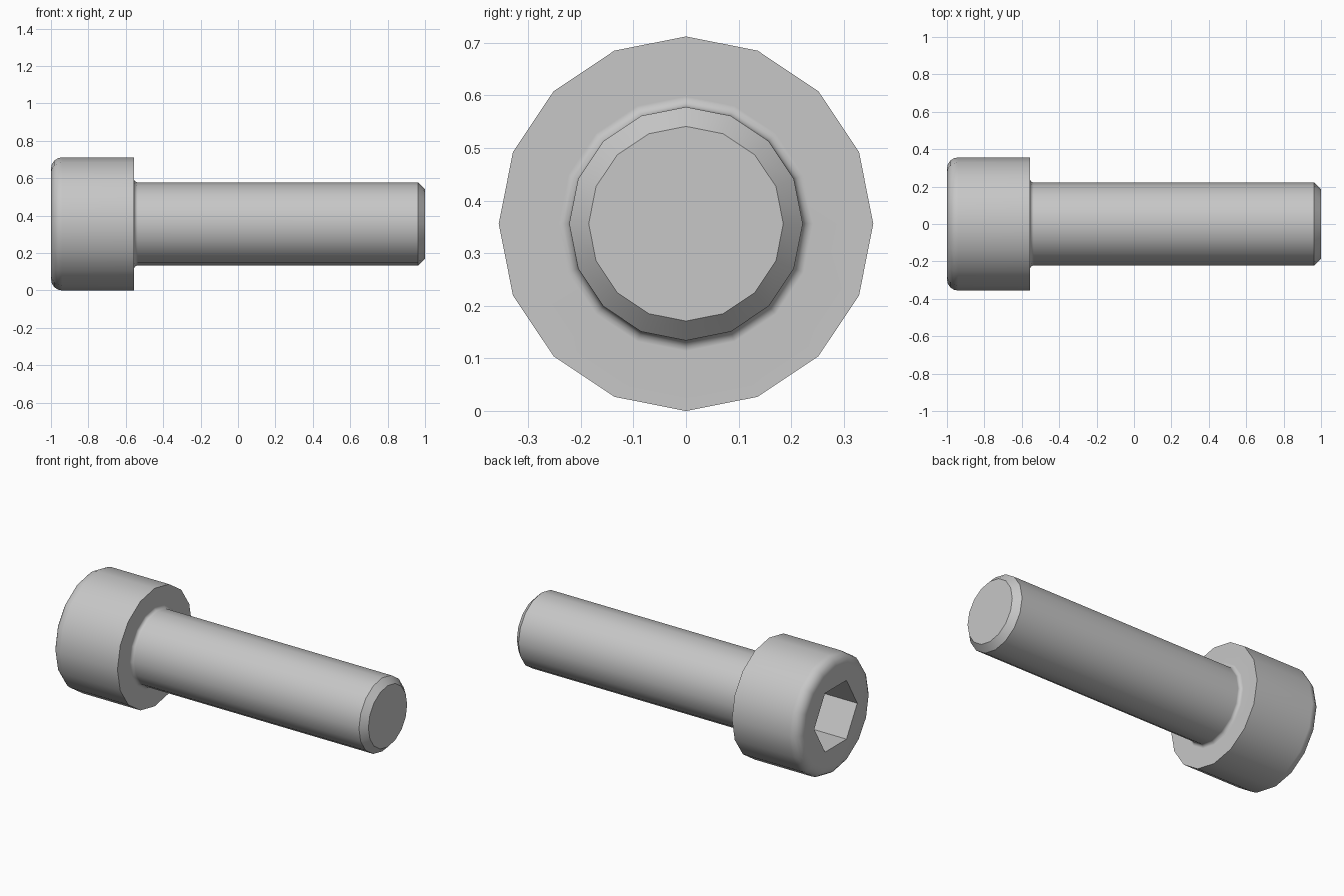
import bpy
import bmesh
from math import sin, cos, pi, radians

cube = bpy.data.objects.get("Cube")
if cube:
    bpy.data.objects.remove(cube, do_unlink=True)

SIDES = 16
HEAD_R, SHAFT_R, TIP_R = 0.356, 0.222, 0.185
HEAD_END, NECK, TIP = -1.0, -0.556, 1.0
ROUND, FILLET, CHAMFER = 0.06, 0.02, 0.037
SOCKET_R, SOCKET_DEPTH = 0.205, 0.222

# Steel material
steel = bpy.data.materials.new("grey steel")
steel.use_nodes = True
colour = (0.57, 0.57, 0.57, 1)
steel.diffuse_color = colour
steel.node_tree.nodes["Principled BSDF"].inputs["Base Color"].default_value = colour

bm = bmesh.new()


def ring(x, radius, count):
    """Closed loop of vertices around the screw axis."""
    angles = [2 * pi * i / count for i in range(count)]
    return [bm.verts.new((x, radius * cos(a), HEAD_R + radius * sin(a))) for a in angles]


def wall(a, b):
    """Band of quads between two matching loops."""
    n = len(a)
    for i in range(n):
        bm.faces.new((a[i], a[(i + 1) % n], b[(i + 1) % n], b[i]))


def loop_edges(loop):
    return [bm.edges.get((loop[i - 1], loop[i])) for i in range(len(loop))]


# Profile of the head rounding, neck fillet, shaft and chamfered tip
quarter = [i * pi / 8 for i in range(5)]
profile = [(HEAD_END + ROUND * (1 - cos(t - pi / 2 + pi / 2)),
            HEAD_R - ROUND * (1 - sin(t))) for t in quarter]
profile.append((NECK, HEAD_R))
profile += [(NECK + FILLET * (1 - cos(t)),
             SHAFT_R + FILLET * (1 - sin(t))) for t in quarter]
profile += [(TIP - CHAMFER, SHAFT_R), (TIP, TIP_R)]

loops = [ring(x, r, SIDES) for x, r in profile]
for a, b in zip(loops, loops[1:]):
    wall(a, b)
bm.faces.new(loops[-1])

# Hexagonal socket with corners to both sides
mouth = ring(HEAD_END, SOCKET_R, 6)
floor = ring(HEAD_END + SOCKET_DEPTH, SOCKET_R, 6)
wall(mouth, floor)
bm.faces.new(floor)

# Flat head face around the socket
bmesh.ops.triangle_fill(bm, use_beauty=True, use_dissolve=False,
                        edges=loop_edges(loops[0]) + loop_edges(mouth))
bmesh.ops.recalc_face_normals(bm, faces=bm.faces[:])

mesh = bpy.data.meshes.new("socket_head_screw")
bm.to_mesh(mesh)
bm.free()
mesh.materials.append(steel)
screw = bpy.data.objects.new("socket_head_screw", mesh)
bpy.context.collection.objects.link(screw)

# Smooth round surfaces, crisp rims
bpy.ops.object.select_all(action='DESELECT')
screw.select_set(True)
bpy.context.view_layer.objects.active = screw
bpy.ops.object.shade_smooth_by_angle(angle=radians(30))
weighted = screw.modifiers.new("flat_face_normals", 'WEIGHTED_NORMAL')
weighted.keep_sharp = True
